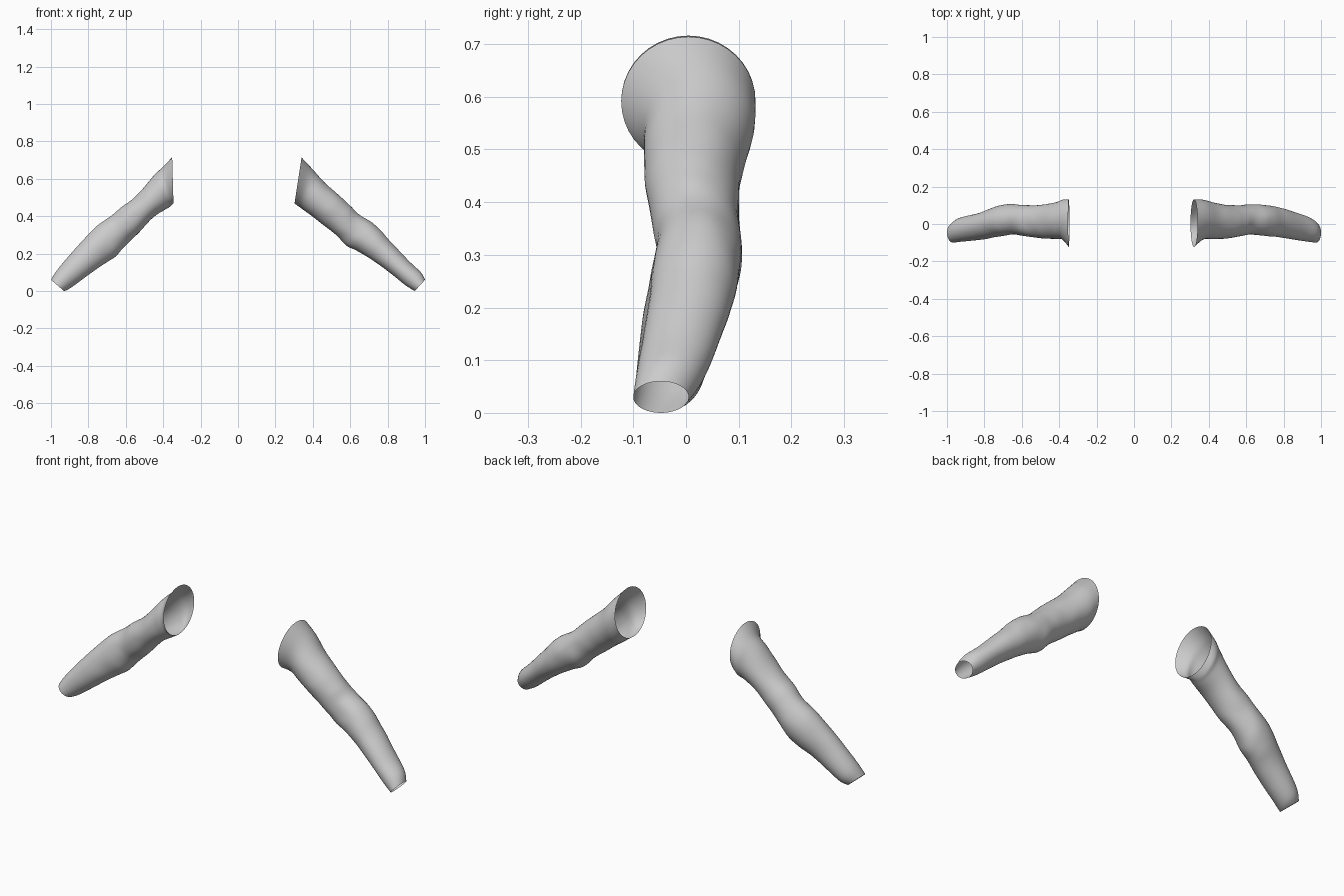
import bpy
import bmesh
import math
from mathutils import Vector, noise

cube = bpy.data.objects.get("Cube")
if cube:
    bpy.data.objects.remove(cube, do_unlink=True)

SIDES = 40            # points around the sleeve
STEPS = 6             # rings between two measured sections
WRINKLE = 0.0035      # depth of the cloth folds

# One plain cloth material
cloth = bpy.data.materials.new("grey_cloth")
cloth.use_nodes = True
grey = (0.6, 0.6, 0.6, 1.0)
cloth.diffuse_color = grey
shader = next(n for n in cloth.node_tree.nodes if n.type == 'BSDF_PRINCIPLED')
shader.inputs["Base Color"].default_value = grey
shader.inputs["Roughness"].default_value = 0.8

# Front and back depth of each section, shoulder to cuff
depth = [(-.123, .132), (-.083, .13), (-.08, .115), (-.077, .102),
         (-.067, .1), (-.056, .104), (-.062, .104), (-.069, .091),
         (-.084, .06), (-.095, .033), (-.1, .005)]

# Upper and lower edge of each section: distance from the middle, height
left_edges = [(.34, .714, .302, .468), (.4, .65, .335, .445),
              (.463, .58, .385, .408), (.543, .51, .455, .355),
              (.6, .455, .52, .303), (.645, .412, .58, .243),
              (.73, .355, .634, .217), (.81, .27, .714, .168),
              (.917, .158, .81, .1), (.978, .1, .89, .035),
              (1, .06, .945, 0)]
right_edges = [(.352, .716, .345, .468), (.4, .665, .365, .45),
               (.447, .62, .39, .435), (.543, .51, .447, .398),
               (.62, .45, .527, .318), (.67, .41, .596, .25),
               (.714, .377, .65, .19), (.78, .323, .7, .155),
               (.874, .222, .767, .11), (.965, .115, .89, .02),
               (1, .06, .93, 0)]


def smooth_rows(rows):
    """Fill in rows along a smooth curve through the measured ones."""
    last = len(rows) - 1
    result = []
    for i in range(last):
        before, start = rows[max(i - 1, 0)], rows[i]
        end, after = rows[i + 1], rows[min(i + 2, last)]
        for step in range(STEPS):
            t = step / STEPS
            result.append([
                b + 0.5 * t * (c - a + t * (2 * a - 5 * b + 4 * c - d
                                            + t * (3 * (b - c) + d - a)))
                for a, b, c, d in zip(before, start, end, after)])
    result.append(list(rows[last]))
    return result


def make_sleeve(name, side, edges):
    """Loft an open tube through the sections on one side of the body."""
    rows = smooth_rows([e + d for e, d in zip(edges, depth)])
    bm = bmesh.new()
    rings = []
    for index, (top_x, top_z, low_x, low_z, front, back) in enumerate(rows):
        top = Vector((side * top_x, 0, top_z))
        low = Vector((side * low_x, 0, low_z))
        centre = (top + low) / 2 + Vector((0, (front + back) / 2, 0))
        up = (top - low) / 2
        across = Vector((0, (back - front) / 2, 0))
        # Folds fade out at both open ends and are strongest at the elbow
        fade = math.sin(math.pi * index / (len(rows) - 1)) ** 2
        ring = []
        for k in range(SIDES):
            angle = math.tau * k / SIDES
            offset = up * math.cos(angle) + across * math.sin(angle)
            point = centre + offset
            fold = noise.noise(point * 14) * WRINKLE * fade
            ring.append(bm.verts.new(point + offset.normalized() * fold))
        rings.append(ring)
    for ring, following in zip(rings, rings[1:]):
        for k in range(SIDES):
            n = (k + 1) % SIDES
            bm.faces.new((ring[k], ring[n], following[n], following[k]))
    bmesh.ops.recalc_face_normals(bm, faces=bm.faces)
    # Make sure the cloth faces outward
    face = bm.faces[0] if not bm.faces.ensure_lookup_table() else None
    face.normal_update()
    hub = sum((v.co for v in rings[0]), Vector()) / SIDES
    if face.normal.dot(face.calc_center_median() - hub) < 0:
        bmesh.ops.reverse_faces(bm, faces=bm.faces)
    mesh = bpy.data.meshes.new(name)
    bm.to_mesh(mesh)
    bm.free()
    mesh.materials.append(cloth)
    mesh.shade_smooth()
    sleeve = bpy.data.objects.new(name, mesh)
    bpy.context.collection.objects.link(sleeve)
    return sleeve


make_sleeve("left_sleeve", 1, left_edges)
make_sleeve("right_sleeve", -1, right_edges)
